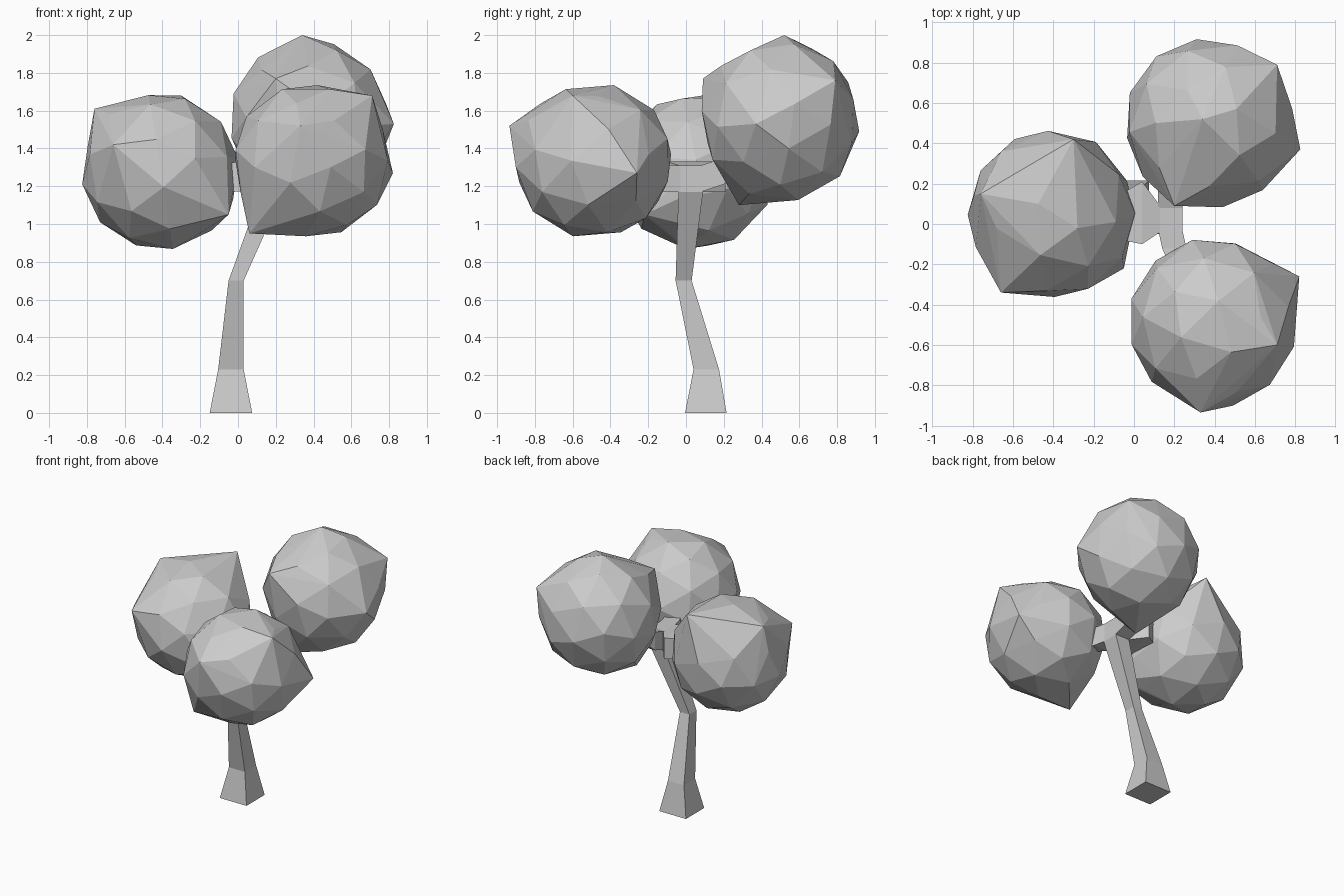
import bpy, bmesh
from mathutils import Vector, Matrix, Euler

if "Cube" in bpy.data.objects:
    bpy.data.objects.remove(bpy.data.objects["Cube"])


def finish(name, bm):
    bmesh.ops.recalc_face_normals(bm, faces=bm.faces[:])
    me = bpy.data.meshes.new(name)
    bm.to_mesh(me)
    bm.free()
    ob = bpy.data.objects.new(name, me)
    bpy.context.collection.objects.link(ob)
    return ob


def square_loft(name, axis, rings):
    """Four-sided tube; each ring = position on axis, then (min, max) of the other two axes."""
    bm = bmesh.new()
    loops = []
    for pos, a0, a1, b0, b1 in rings:
        loop = []
        for a, b in ((a0, b0), (a1, b0), (a1, b1), (a0, b1)):
            co = [a, b]
            co.insert(axis, pos)
            loop.append(bm.verts.new(co))
        loops.append(loop)
    for lo, hi in zip(loops, loops[1:]):
        for i in range(4):
            j = (i + 1) % 4
            bm.faces.new((lo[i], lo[j], hi[j], hi[i]))
    bm.faces.new(loops[0])
    bm.faces.new(loops[-1])
    return finish(name, bm)


def crown(name, centre, size, turn, corners):
    """Low-poly ball with a few corners pulled outwards."""
    bm = bmesh.new()
    m = (Matrix.Translation(centre) @ Matrix.Diagonal((*size, 1))
         @ Euler(turn).to_matrix().to_4x4())
    bmesh.ops.create_icosphere(bm, subdivisions=2, radius=1, matrix=m)
    for c in corners:
        c = Vector(c)
        v = min(bm.verts, key=lambda v: (v.co - c).length)
        v.co = c
    verts = [v.co.copy() for v in bm.verts]
    bm.clear()
    for co in verts:
        bm.verts.new(co)
    res = bmesh.ops.convex_hull(bm, input=bm.verts[:])
    loose = [v for v in bm.verts if not v.link_faces]
    bmesh.ops.delete(bm, geom=loose, context='VERTS')
    return finish(name, bm)


# Crooked trunk
square_loft("trunk", 2, [
    (0.00, -0.15, 0.075, -0.005, 0.215),
    (0.23, -0.105, 0.03, 0.04, 0.175),
    (0.70, -0.05, 0.03, -0.055, 0.03),
    (1.17, 0.12, 0.24, -0.04, 0.09),
    (1.31, 0.12, 0.24, -0.04, 0.09)])

# Short branches into the crowns
square_loft("left_branch", 0, [
    (0.13, -0.04, 0.09, 1.17, 1.31),
    (0.04, -0.10, 0.21, 1.17, 1.33),
    (-0.15, -0.06, 0.10, 1.18, 1.32)])
square_loft("back_branch", 1, [
    (0.08, 0.12, 0.24, 1.17, 1.31),
    (0.20, 0.12, 0.24, 1.21, 1.35),
    (0.32, 0.18, 0.30, 1.32, 1.44)])
square_loft("front_branch", 1, [
    (-0.03, 0.12, 0.24, 1.17, 1.31),
    (-0.12, 0.14, 0.26, 1.17, 1.31),
    (-0.26, 0.20, 0.32, 1.20, 1.32)])

# Leaf crowns
crown("left_crown", (-0.41, 0.05, 1.275), (0.42, 0.42, 0.415), (0.2, 0.3, 0.1), [
    (-0.66, -0.34, 1.42), (-0.76, 0.15, 1.61), (-0.30, 0.42, 1.68),
    (-0.05, -0.22, 1.05)])
crown("back_crown", (0.375, 0.50, 1.545), (0.425, 0.425, 0.435), (0.5, 0.2, 0.4), [
    (0.71, 0.79, 1.76), (0.20, 0.09, 1.77), (0.825, 0.37, 1.53),
    (0.34, 0.52, 2.00), (0.22, 0.28, 1.10)])
crown("front_crown", (0.39, -0.49, 1.335), (0.42, 0.425, 0.415), (0.1, 0.6, 0.3), [
    (0.33, -0.935, 1.52), (0.71, -0.60, 1.68), (0.82, -0.26, 1.27),
    (0.06, -0.62, 0.95)])
